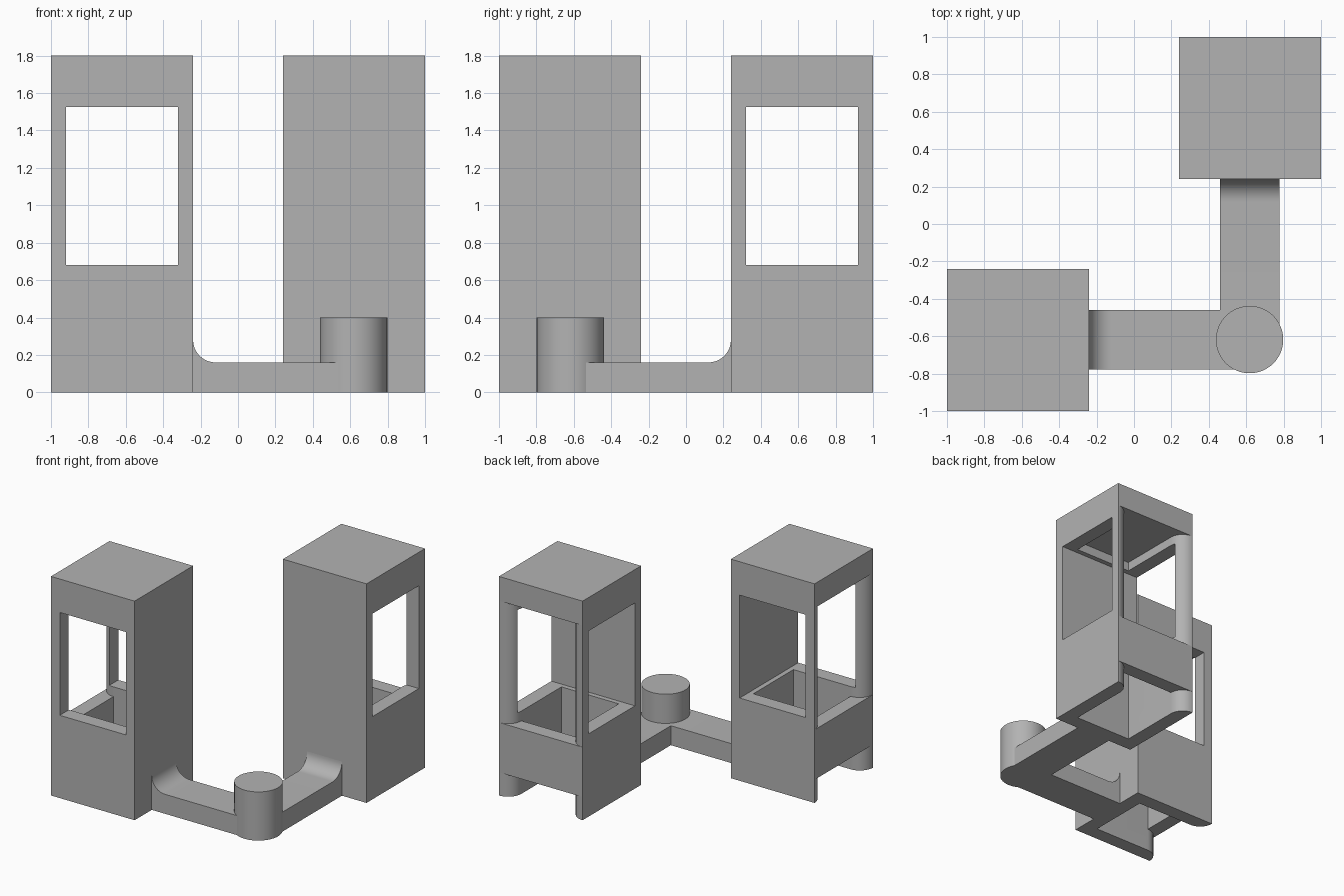
import bpy
import bmesh
from math import sin, cos, radians
from mathutils import Matrix, Vector

cube = bpy.data.objects.get("Cube")
if cube:
    bpy.data.objects.remove(cube, do_unlink=True)

grey = bpy.data.materials.new("plain grey")
grey.use_nodes = True
grey.diffuse_color = (0.45, 0.45, 0.45, 1)
grey.node_tree.nodes["Principled BSDF"].inputs["Base Color"].default_value = (0.45, 0.45, 0.45, 1)

# Reflection that turns the first tower and arm into the second
SWAP = Matrix(((0, -1, 0, 0), (-1, 0, 0, 0), (0, 0, 1, 0), (0, 0, 0, 1)))


def prism(name, points, lo, hi, axis="Z"):
    """Extrude a flat outline from lo to hi along Z or Y."""
    bm = bmesh.new()
    place = (lambda a, b, d: (a, b, d)) if axis == "Z" else (lambda a, b, d: (a, d, b))
    face = bm.faces.new([bm.verts.new(place(a, b, lo)) for a, b in points])
    new = bmesh.ops.extrude_face_region(bm, geom=[face])["geom"]
    bmesh.ops.translate(bm, verts=[v for v in new if isinstance(v, bmesh.types.BMVert)],
                        vec=Vector(place(0, 0, hi - lo)))
    bmesh.ops.recalc_face_normals(bm, faces=bm.faces)
    mesh = bpy.data.meshes.new(name)
    bm.to_mesh(mesh)
    bm.free()
    mesh.materials.append(grey)
    obj = bpy.data.objects.new(name, mesh)
    bpy.context.collection.objects.link(obj)
    return obj


def rect(x0, x1, y0, y1):
    return [(x0, y0), (x1, y0), (x1, y1), (x0, y1)]


def arc(cx, cy, r, start, end, steps=12):
    angles = [radians(start + (end - start) * i / steps) for i in range(steps + 1)]
    return [(cx + r * cos(a), cy + r * sin(a)) for a in angles]


def carve(obj, cutters):
    """Subtract the cutters, bake the result and remove them."""
    for cutter in cutters:
        cutter.hide_render = True
        mod = obj.modifiers.new("cut", "BOOLEAN")
        mod.operation = "DIFFERENCE"
        mod.solver = "EXACT"
        mod.object = cutter
    graph = bpy.context.evaluated_depsgraph_get()
    baked = bpy.data.meshes.new_from_object(obj.evaluated_get(graph))
    obj.modifiers.clear()
    obj.data = baked
    for cutter in cutters:
        bpy.data.objects.remove(cutter, do_unlink=True)


def mirrored(obj, name):
    mesh = obj.data.copy()
    mesh.transform(SWAP)
    mesh.flip_normals()
    twin = bpy.data.objects.new(name, mesh)
    bpy.context.collection.objects.link(twin)
    return twin


OUT, IN, WALL = -1.0, -0.24, 0.12

# Tower: hollow block, open on its outer side with rounded wall ends
tower = prism("front_tower", rect(OUT, IN, OUT, IN), 0, 1.8)
upper = arc(OUT + WALL, IN, WALL, 270, 185)
lower = arc(OUT + WALL, OUT, WALL, 175, 90)
doorway = ([(IN - WALL, IN - WALL)] + upper + [(-1.1, upper[-1][1]), (-1.1, lower[0][1])]
           + lower + [(IN - WALL, OUT + WALL)])
carve(tower, [
    prism("upper_opening", doorway, 0.6, 1.6),
    prism("lower_opening", doorway, -0.1, 0.19),
    prism("chamber", rect(OUT + WALL, IN - WALL, OUT + WALL, IN - WALL), -0.1, 1.6),
    prism("window_cut", rect(-0.92, -0.32, -1.1, -0.1), 0.68, 1.525),
])

# Arm: low beam sweeping up into the tower wall
beam = [(IN, 0), (0.62, 0), (0.62, 0.16)] + arc(IN + 0.12, 0.28, 0.12, 270, 180)
arm = prism("front_arm", beam, -0.777, -0.46, "Y")

# Round pillar at the corner
pillar = prism("corner_pillar", arc(0.618, -0.618, 0.18, 0, 354.375, 63), 0, 0.4)

parts = [tower, arm, pillar, mirrored(tower, "back_tower"), mirrored(arm, "back_arm")]

# Smooth the curves, keep the edges sharp
bpy.ops.object.select_all(action="DESELECT")
for part in parts:
    part.select_set(True)
bpy.context.view_layer.objects.active = tower
bpy.ops.object.shade_smooth_by_angle(angle=radians(30))
